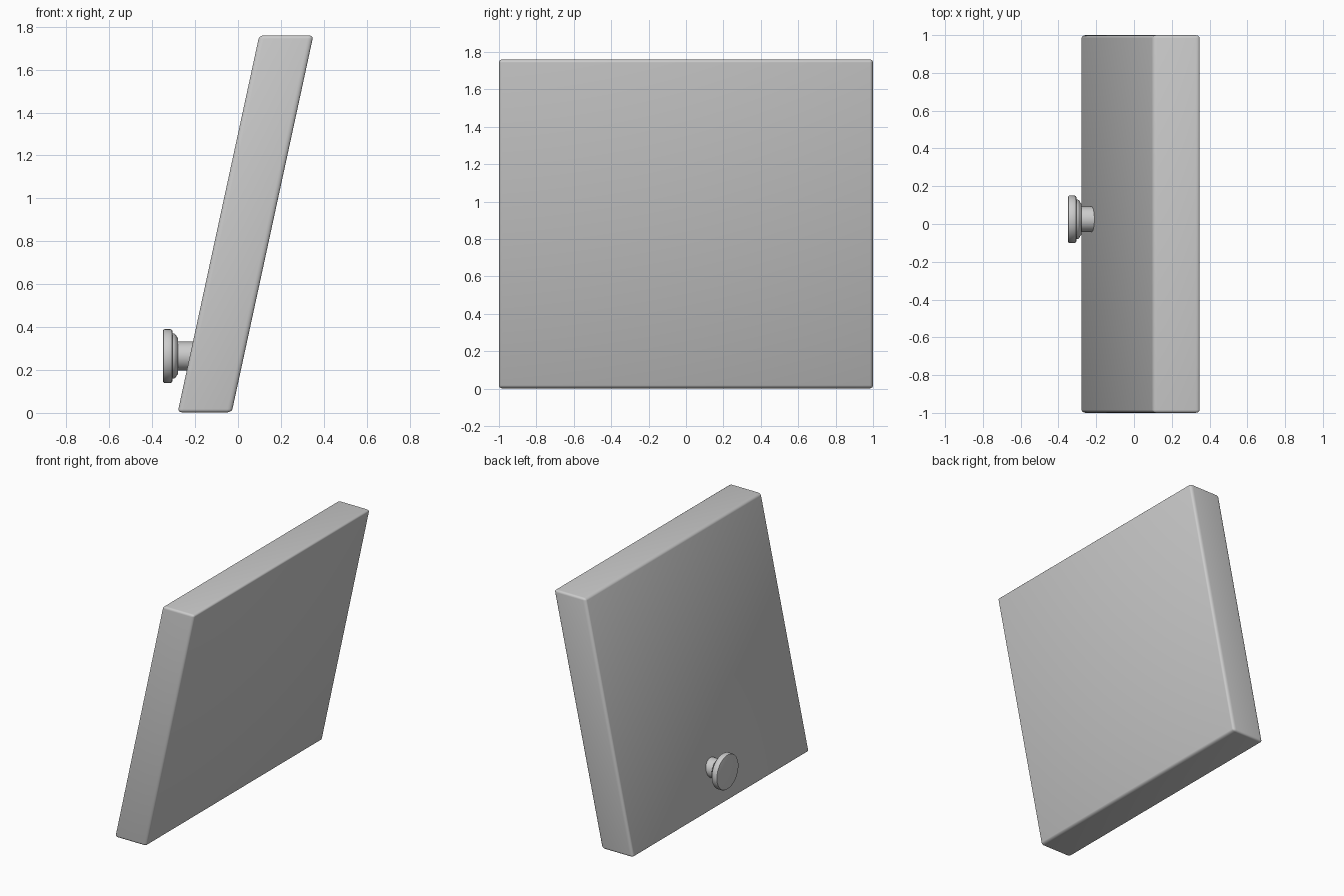
import bpy, bmesh, math
from mathutils import Matrix, Vector

if "Cube" in bpy.data.objects:
    bpy.data.objects.remove(bpy.data.objects["Cube"])


def finish(bm, name):
    bmesh.ops.recalc_face_normals(bm, faces=bm.faces)
    mesh = bpy.data.meshes.new(name)
    bm.to_mesh(mesh)
    bm.free()
    ob = bpy.data.objects.new(name, mesh)
    bpy.context.collection.objects.link(ob)
    bpy.ops.object.select_all(action='DESELECT')
    ob.select_set(True)
    bpy.context.view_layer.objects.active = ob
    bpy.ops.object.shade_smooth_by_angle(angle=math.radians(35))
    return ob


# Leaning slab: a rounded box, wider rounding across its thickness, then sheared
WIDTH, DEPTH, HEIGHT = 0.252, 2.0, 1.758
ROUND = 0.016
STRETCH = 1.5
bm = bmesh.new()
bmesh.ops.create_cube(bm, size=1)
bmesh.ops.scale(bm, vec=(WIDTH / STRETCH, DEPTH, HEIGHT), verts=bm.verts)
bmesh.ops.bevel(bm, geom=bm.edges[:], offset=ROUND, segments=4,
                profile=0.5, affect='EDGES')
bmesh.ops.scale(bm, vec=(STRETCH, 1, 1), verts=bm.verts)
for v in bm.verts:
    v.co.x += 0.035 + 0.2165 * v.co.z
    v.co.z += HEIGHT / 2 + 0.002
finish(bm, "leaning_panel")

# Round knob with stem, turned about the x axis: (x, radius)
profile = [(-0.35, 0), (-0.35, 0.116), (-0.348, 0.122), (-0.343, 0.125),
           (-0.314, 0.125), (-0.308, 0.122), (-0.305, 0.115), (-0.305, 0.106),
           (-0.296, 0.104), (-0.289, 0.098), (-0.284, 0.088), (-0.279, 0.084),
           (-0.279, 0.067), (-0.16, 0.067), (-0.16, 0)]
bm = bmesh.new()
verts = [bm.verts.new((x, 0, r)) for x, r in profile]
edges = [bm.edges.new(pair) for pair in zip(verts, verts[1:])]
bmesh.ops.spin(bm, geom=verts + edges, cent=(0, 0, 0), axis=(1, 0, 0),
               angle=math.tau, steps=48)
bmesh.ops.remove_doubles(bm, verts=bm.verts, dist=0.0005)
bmesh.ops.translate(bm, vec=(0, 0.025, 0.265), verts=bm.verts)
finish(bm, "knob")
